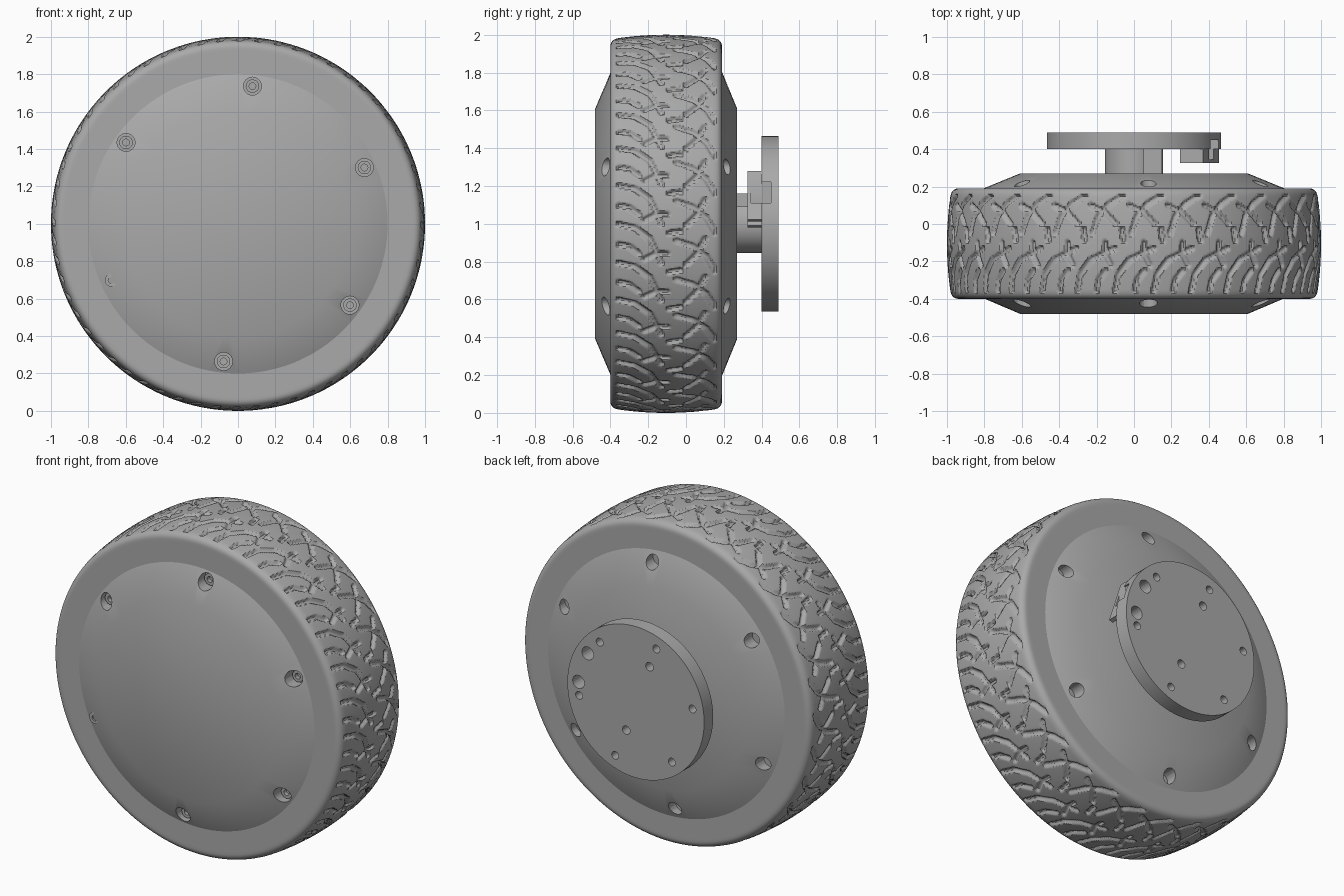
import bpy, bmesh, math
from mathutils import Vector

if "Cube" in bpy.data.objects:
    bpy.data.objects.remove(bpy.data.objects["Cube"])

grey = bpy.data.materials.new("mid grey")
grey.use_nodes = True
COLOUR = (0.4, 0.4, 0.4, 1)
grey.diffuse_color = COLOUR
grey.node_tree.nodes["Principled BSDF"].inputs["Base Color"].default_value = COLOUR
CZ = 1.0  # axle height


def lathe(bm, profile, cx=0.0, cz=0.0, segs=32):
    """Spin (radius, y) points about a line parallel to y."""
    rings = []
    for r, y in profile:
        if r == 0:
            rings.append([bm.verts.new((cx, y, CZ + cz))] * segs)
        else:
            rings.append([bm.verts.new((cx + r * math.cos(math.tau * i / segs), y,
                                        CZ + cz + r * math.sin(math.tau * i / segs)))
                          for i in range(segs)])
    for a, b in zip(rings, rings[1:]):
        for i in range(segs):
            j = (i + 1) % segs
            bm.faces.new(list(dict.fromkeys((a[i], a[j], b[j], b[i]))))


def cylinder(bm, r, y0, y1, cx=0.0, cz=0.0, segs=32):
    lathe(bm, [(0, y0), (r, y0), (r, y1), (0, y1)], cx, cz, segs)


def box(bm, centre, size, turn=0.0):
    made = bmesh.ops.create_cube(bm, size=1)["verts"]
    c, s = math.cos(turn), math.sin(turn)
    for v in made:
        x, y, z = (v.co[i] * size[i] for i in range(3))
        v.co = (centre[0] + x * c - z * s, centre[1] + y, CZ + centre[2] + x * s + z * c)


def finish(name, bm, angle=40, smooth=True):
    bmesh.ops.recalc_face_normals(bm, faces=bm.faces)
    me = bpy.data.meshes.new(name)
    bm.to_mesh(me)
    bm.free()
    me.materials.append(grey)
    ob = bpy.data.objects.new(name, me)
    bpy.context.collection.objects.link(ob)
    if smooth:
        shade(ob, angle)
    return ob


def shade(ob, angle=40):
    bpy.ops.object.select_all(action="DESELECT")
    ob.select_set(True)
    bpy.context.view_layer.objects.active = ob
    bpy.ops.object.shade_smooth_by_angle(angle=math.radians(angle))


def carve(ob, cutter_bm):
    cutter = finish("cutter", cutter_bm, smooth=False)
    cutter.hide_render = True
    bpy.context.view_layer.objects.active = ob
    mod = ob.modifiers.new("holes", "BOOLEAN")
    mod.operation, mod.solver, mod.object = "DIFFERENCE", "EXACT", cutter
    bpy.ops.object.modifier_apply(modifier=mod.name)
    bpy.data.objects.remove(cutter)
    shade(ob)


def polar(r, degrees):
    return r * math.cos(math.radians(degrees)), r * math.sin(math.radians(degrees))


# Tyre tread: curved grooves, given as (y, distance round the tyre), repeated
REPEATS, COLS, ROWS = 30, 30, 56
PITCH = math.tau / REPEATS
MID, HALF = -0.105, 0.295
GROOVES = [
    [(-.37, .21), (-.27, .19), (-.19, .13), (-.13, .0)],
    [(-.36, .10), (-.30, .09), (-.25, .05)],
    [(-.22, .02), (-.16, .05), (-.10, .05)],
    [(-.05, .12), (.04, .09), (.11, .03), (.16, -.06)],
    [(.00, -.01), (.06, .05), (.10, .13)],
    [(-.09, .16), (-.03, .17)],
]


def distance(p, a, b):
    d = b - a
    t = max(0, min(1, (p - a).dot(d) / d.dot(d)))
    return (p - a - d * t).length


def groove_depth(y, s):
    near = 1.0
    for path in GROOVES:
        pts = [Vector(q) for q in path]
        for a, b in zip(pts, pts[1:]):
            for k in (-1, 0, 1):
                near = min(near, distance(Vector((y, s + k * PITCH)), a, b))
    return 0.016 * max(0, min(1, (0.016 - near) / 0.008))


# Rows of (radius, y, grooved) across the tyre, from front wall to back wall
rows = [(0.80, MID - HALF, False), (0.925, MID - HALF, False)]
corner = [(0.94 + 0.04 * math.sin(a), HALF - 0.04 + 0.04 * math.cos(a))
          for a in (math.radians(15 * i) for i in range(6))]
rows += [(r, MID - w, False) for r, w in corner]
for i in range(ROWS + 1):
    u = -1 + 2 * i / ROWS
    rows.append((1.0 - 0.018 * u * u, MID + u * (HALF - 0.042), True))
rows += [(r, MID + w, False) for r, w in reversed(corner)]
rows += [(0.925, MID + HALF, False), (0.80, MID + HALF, False)]

bm = bmesh.new()
total = REPEATS * COLS
grid = []
for r, y, grooved in rows:
    cut = [groove_depth(y, PITCH * c / COLS) if grooved else 0 for c in range(COLS)]
    ring = []
    for i in range(total):
        a, rad = math.tau * i / total, r - cut[i % COLS]
        ring.append(bm.verts.new((rad * math.cos(a), y, CZ + rad * math.sin(a))))
    grid.append(ring)
for a, b in zip(grid, grid[1:]):
    for i in range(total):
        j = (i + 1) % total
        bm.faces.new((a[i], a[j], b[j], b[i]))
finish("tyre", bm)

# Hub with sloped covers on both sides
bm = bmesh.new()
lathe(bm, [(0, -0.48), (0.61, -0.48), (0.805, -0.397), (0.805, 0.19), (0.61, 0.27), (0, 0.27)],
      segs=96)
hub = finish("hub", bm)

# Six screw wells per cover; one front well is filled
SCREW_ANGLES = [24 + 60 * i for i in range(6)]
cutters, screws = bmesh.new(), bmesh.new()
for angle in SCREW_ANGLES:
    x, z = polar(0.74, angle)
    filled = angle == 204
    if not filled:
        cylinder(cutters, 0.048, -0.6, -0.36, x, z, 24)
    cylinder(cutters, 0.042, 0.15, 0.4, x, z, 24)
    top = -0.428 if filled else -0.385
    lathe(screws, [(0, top + .03), (.018, top + .03), (.018, top), (.036, top), (.036, -.35),
                   (0, -.35)], x, z, 18)
carve(hub, cutters)
finish("cover_screws", screws)

# Axle stub with a key on its side
bm = bmesh.new()
cylinder(bm, 0.155, 0.26, 0.41, segs=48)
finish("axle", bm)
bm = bmesh.new()
box(bm, (0.10, 0.335, 0.125), (0.10, 0.13, 0.07))
finish("axle_key", bm)

# Mounting flange with bolt holes and a rim notch
bm = bmesh.new()
cylinder(bm, 0.465, 0.40, 0.488, segs=96)
flange = finish("mounting_flange", bm)
cutters = bmesh.new()
holes = [(0.39, 51 + 60 * i, 0.024) for i in range(6)]
holes += [(0.39, 33, 0.04), (0.39, 3, 0.04), (0.26, 111, 0.026), (0.2, 289, 0.026)]
for r, angle, size in holes:
    cylinder(cutters, size, 0.2, 0.6, *polar(r, angle), segs=20)
box(cutters, (0.46, 0.40, 0.165), (0.12, 0.10, 0.11))
carve(flange, cutters)

# Clamp block behind the flange, with two bolt bores
bm = bmesh.new()
box(bm, (0.35, 0.365, 0.13), (0.13, 0.08, 0.27), math.radians(18))
clamp = finish("clamp_block", bm)
cutters = bmesh.new()
for angle in (33, 3):
    cylinder(cutters, 0.04, 0.2, 0.6, *polar(0.39, angle), segs=20)
box(cutters, (0.46, 0.40, 0.165), (0.12, 0.11, 0.11))
carve(clamp, cutters)
